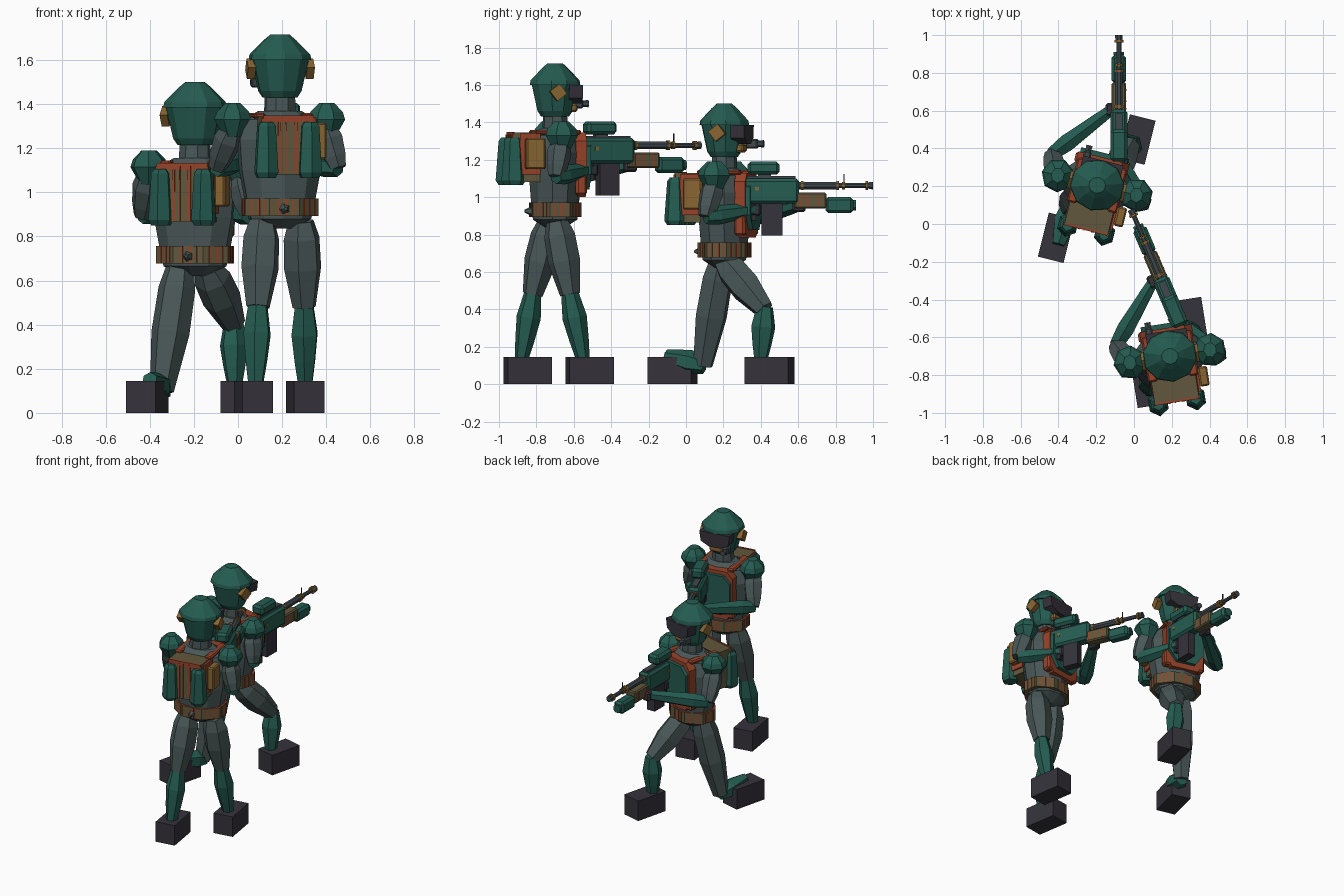
import bpy, bmesh
from math import cos, sin, pi, radians
from mathutils import Matrix, Vector

if "Cube" in bpy.data.objects:
    bpy.data.objects.remove(bpy.data.objects["Cube"])


def material(name, r, g, b):
    m = bpy.data.materials.new(name)
    m.use_nodes = True
    m.diffuse_color = (r, g, b, 1)
    m.node_tree.nodes["Principled BSDF"].inputs["Base Color"].default_value = (r, g, b, 1)
    return m


GREEN = material("armour green", .018, .107, .082)
GREY = material("cloth grey", .068, .096, .096)
DARK = material("boot black", .036, .033, .043)
OLIVE = material("webbing olive", .12, .095, .045)
GOLD = material("brass", .25, .13, .033)
RED = material("rust red", .31, .055, .022)
METAL = material("gun metal", .05, .065, .075)

prefix = ""


def finish(bm, name, mats, M):
    bmesh.ops.recalc_face_normals(bm, faces=bm.faces)
    if len(mats) > 1:          # second colour goes on the upward faces
        for f in bm.faces:
            f.material_index = int(f.normal.z > .7)
    me = bpy.data.meshes.new(prefix + name)
    bm.to_mesh(me)
    bm.free()
    for m in mats:
        me.materials.append(m)
    ob = bpy.data.objects.new(prefix + name, me)
    ob.matrix_world = M
    bpy.context.collection.objects.link(ob)
    return ob


def loft(name, rings, n, M, *mats):
    """Stack of n-sided rings given as (z, rx, ry)."""
    bm = bmesh.new()
    loops = []
    for z, rx, ry in rings:
        angles = [2 * pi * (i + .5) / n for i in range(n)]
        loops.append([bm.verts.new((rx * cos(a), ry * sin(a), z)) for a in angles])
    for lo, hi in zip(loops, loops[1:]):
        for i in range(n):
            j = (i + 1) % n
            bm.faces.new((lo[i], lo[j], hi[j], hi[i]))
    bm.faces.new(loops[0])
    bm.faces.new(loops[-1])
    return finish(bm, name, mats, M)


def limb(name, a, b, profile, M, mat, n=6):
    """Tapered limb from a to b; profile holds (fraction, radius)."""
    a, b = Vector(a), Vector(b)
    d = b - a
    T = M @ Matrix.Translation(a) @ d.to_track_quat('Z', 'Y').to_matrix().to_4x4()
    return loft(name, [(t * d.length, r, r) for t, r in profile], n, T, mat)


def box(name, x, y, z, M, *mats, taper=1, cut=0):
    """Box from (low, high) ranges; taper shrinks the top, cut chamfers edges."""
    bm = bmesh.new()
    bmesh.ops.create_cube(bm, size=1)
    for v in bm.verts:
        s = taper if v.co.z > 0 else 1
        v.co = Vector((v.co.x * s * (x[1] - x[0]), v.co.y * s * (y[1] - y[0]), v.co.z * (z[1] - z[0])))
    if cut:
        bmesh.ops.bevel(bm, geom=bm.edges[:], offset=cut, segments=1, affect='EDGES')
    C = Matrix.Translation((sum(x) / 2, sum(y) / 2, sum(z) / 2))
    return finish(bm, name, mats, M @ C)


def plate(name, outline, y0, y1, M, mat):
    """Flat x-z outline extruded along y."""
    bm = bmesh.new()
    back = bm.faces.new([bm.verts.new((x, y0, z)) for x, z in outline])
    new = bmesh.ops.extrude_face_region(bm, geom=[back])["geom"]
    for v in new:
        if isinstance(v, bmesh.types.BMVert):
            v.co.y = y1
    return finish(bm, name, [mat], M)


def at(x, y, z):
    return Matrix.Translation((x, y, z))


def head(M):
    loft("neck", [(1.34, .075, .07), (1.47, .07, .065)], 8, M, GREY)
    loft("helmet_lower", [(1.43, .08, .075), (1.46, .1, .095), (1.61, .135, .128)], 10, M, GREEN)
    loft("helmet_crown", [(1.6, .145, .137), (1.625, .14, .132), (1.69, .075, .07), (1.715, .045, .042)], 10, M, GREEN)
    plate("visor", [(-.11, 1.6), (-.1, 1.53), (-.04, 1.5), (.04, 1.5), (.1, 1.53), (.11, 1.6)], .06, .135, M, DARK)
    box("chin_guard", (-.05, .05), (.06, .115), (1.455, 1.5), M, GOLD, cut=.01)
    for s, side in ((-1, "right"), (1, "left")):
        ear = M @ at(s * .135, -.005, 1.56) @ Matrix.Rotation(radians(38), 4, 'X')
        box(side + "_ear_piece", (-.018, .018), (-.033, .033), (-.033, .033), ear, GOLD)
    box("face_device", (-.11, -.07), (.1, .165), (1.475, 1.525), M, METAL, cut=.008)
    limb("face_lens", (-.09, .15, 1.5), (-.09, .195, 1.5), [(0, .015), (1, .02)], M, METAL)


def torso(M):
    loft("torso", [(.835, .06, .05), (.88, .145, .12), (.97, .165, .13), (1.1, .19, .14), (1.24, .2, .145),
                   (1.33, .165, .12), (1.37, .1, .075)], 10, M, GREY)
    # belt with rust stripes and a back stud
    loft("belt", [(.893, .182, .142), (.972, .182, .142)], 8, M, OLIVE, RED)
    for i in range(8):
        a = 2 * pi * i / 8
        for k, w in ((-.028, .004), (.008, .006), (.038, .003)):
            r = Vector((.182 * cos(a), .142 * sin(a))) * cos(pi / 8)
            t = Vector((-.182 * sin(a), .142 * cos(a))).normalized()
            S = M @ at(r.x, r.y, 0) @ Matrix.Rotation(math_angle(t), 4, 'Z')
            box("belt_stripe", (k - w, k + w), (-.003, .003), (.895, .971), S, RED)
    limb("belt_stud", (0, -.12, .925), (0, -.165, .925), [(0, .03), (1, .008)], M, GREY, 5)
    # chest armour with pouches
    plate("chest_backing", [(-.14, 1.08), (-.1, 1.0), (.1, 1.0), (.14, 1.08), (.14, 1.3), (.1, 1.345), (-.1, 1.345), (-.14, 1.3)],
          .09, .15, M, RED)
    plate("chest_plate", [(-.13, 1.12), (-.07, 1.04), (.07, 1.04), (.13, 1.12), (.13, 1.27), (.08, 1.32), (-.08, 1.32), (-.13, 1.27)],
          .1, .175, M, GREEN)
    for s in (-1, 1):
        box("chest_pouch", (s * .12 - .03, s * .12 + .03), (.09, .15), (1.01, 1.12), M, RED, cut=.012)
        box("shoulder_strap", (s * .11 - .025, s * .11 + .025), (-.12, .12), (1.335, 1.36), M, RED, cut=.008)
        loft("shoulder_pad", [(1.25, .04, .045), (1.33, .087, .09), (1.365, .075, .08), (1.405, .035, .04)], 7,
             M @ at(s * .215, 0, 0), GREEN)


def math_angle(t):
    return Vector((1, 0)).angle_signed(t) * -1


def backpack(M):
    box("backpack", (-.125, .125), (-.245, -.1), (1.08, 1.345), M, OLIVE, taper=.95)
    for x, w in ((-.118, .005), (-.04, .006), (-.01, .003), (.035, .007), (.117, .006)):
        box("backpack_stripe", (x - w, x + w), (-.249, -.24), (1.085, 1.335), M, RED)
    box("backpack_top_band", (-.115, .115), (-.246, -.234), (1.318, 1.349), M, RED)
    box("backpack_side_band", (.122, .135), (-.21, -.1), (1.12, 1.34), M, RED)
    for s in (-1, 1):
        loft("backpack_pod", [(1.065, .045, .05), (1.09, .058, .066), (1.3, .045, .05), (1.32, .03, .035)], 6,
             M @ at(s * .1, -.24, 0), GREEN)
    box("side_pouch", (.135, .185), (-.185, -.08), (1.15, 1.315), M, GOLD, cut=.008)


def rifle(M):
    G = M @ at(.115, 0, 0)
    box("rifle_body", (-.045, .045), (.1, .4), (1.18, 1.315), G, GREEN, cut=.015)
    box("rifle_top_rail", (-.02, .02), (.12, .38), (1.31, 1.328), G, METAL)
    box("scope_mount", (-.02, .02), (.18, .25), (1.32, 1.36), G, METAL)
    box("scope", (-.045, .045), (.125, .295), (1.335, 1.405), G, GREEN, cut=.016)
    box("magazine", (-.03, .03), (.2, .312), (1.01, 1.2), G, DARK)
    box("handguard", (-.038, .038), (.375, .545), (1.155, 1.24), G, OLIVE, cut=.008)
    for y in (.4, .44, .5):
        box("handguard_stripe", (-.04, .04), (y, y + .009), (1.165, 1.23), G, RED)
    box("launcher_tube", (-.038, .038), (.54, .69), (1.13, 1.215), G, GREEN, cut=.015)
    limb("launcher_muzzle", (0, .69, 1.172), (0, .705, 1.172), [(0, .03), (1, .03)], G, GREEN, 8)
    box("trigger_grip", (-.02, .02), (.12, .17), (1.09, 1.2), G, DARK)
    limb("barrel", (0, .38, 1.277), (0, .795, 1.277), [(0, .022), (.55, .022), (.56, .014), (1, .014)], G, METAL, 8)
    for y, r in ((.41, .026), (.6, .027), (.63, .022), (.755, .026)):
        limb("barrel_ring", (0, y, 1.277), (0, y + .014, 1.277), [(0, r), (1, r)], G, GOLD, 8)
    limb("muzzle", (0, .77, 1.277), (0, .795, 1.277), [(0, .02), (1, .022)], G, METAL, 8)
    box("front_sight", (-.003, .003), (.637, .643), (1.28, 1.34), G, DARK)
    for s in (-1, 1):
        box("body_bolt", (s * .045 - .004, s * .045 + .004), (.165, .185), (1.25, 1.27), G, GOLD)


def arms(M):
    upper = [(0, .045), (.35, .066), (.75, .056), (1, .04)]
    fore = [(0, .04), (.25, .052), (.8, .038), (1, .032)]
    for side, a, b, c in (("right", (-.21, .04, 1.31), (-.24, .165, 1.11), (.075, .4, 1.17)),
                          ("left", (.2, -.05, 1.31), (.245, -.1, 1.11), (.11, .16, 1.15))):
        limb(side + "_upper_arm", a, b, upper, M, GREY)
        limb(side + "_forearm", b, c, fore, M, GREEN)
        box(side + "_hand", (c[0] - .03, c[0] + .03), (c[1] - .035, c[1] + .035), (c[2] - .035, c[2] + .03), M, DARK, cut=.01)


def leg(side, hip, knee, ankle, boot, yaw):
    I = Matrix()
    limb(side + "_thigh", hip, knee, [(0, .06), (.2, .085), (.55, .088), (1, .055)], I, GREY)
    limb(side + "_shin", knee, ankle, [(-.05, .045), (.35, .066), (.7, .052), (1, .036)], I, GREEN)
    B = at(boot[0], boot[1], 0) @ Matrix.Rotation(radians(yaw), 4, 'Z')
    box(side + "_boot", (-.07, .07), (-.12, .12), (0, .145), B, DARK)


def soldier(name, origin, aim, yaw, legs):
    global prefix
    prefix = name + "_"
    body = at(*origin) @ Matrix.Rotation(radians(yaw), 4, 'Z')
    aiming = at(*origin) @ Matrix.Rotation(radians(aim), 4, 'Z')
    for part in (head, torso, backpack):
        part(body)
    for part in (rifle, arms):
        part(aiming)
    for args in legs:
        leg(*args, yaw)


soldier("standing", (.19, -.7, 0), 23, 9, [
    ("right", (.11, -.73, .87), (.09, -.82, .48), (.08, -.88, .13), (.07, -.845)),
    ("left", (.285, -.69, .87), (.3, -.62, .48), (.305, -.55, .13), (.305, -.515))])
soldier("kneeling", (-.195, .205, -.215), 0, -14, [
    ("right", (-.26, .19, .68), (-.345, .09, .1), (-.4, -.11, .15), (-.412, -.073)),
    ("left", (-.14, .2, .66), (-.02, .42, .4), (-.015, .4, .13), (.017, .447))])
